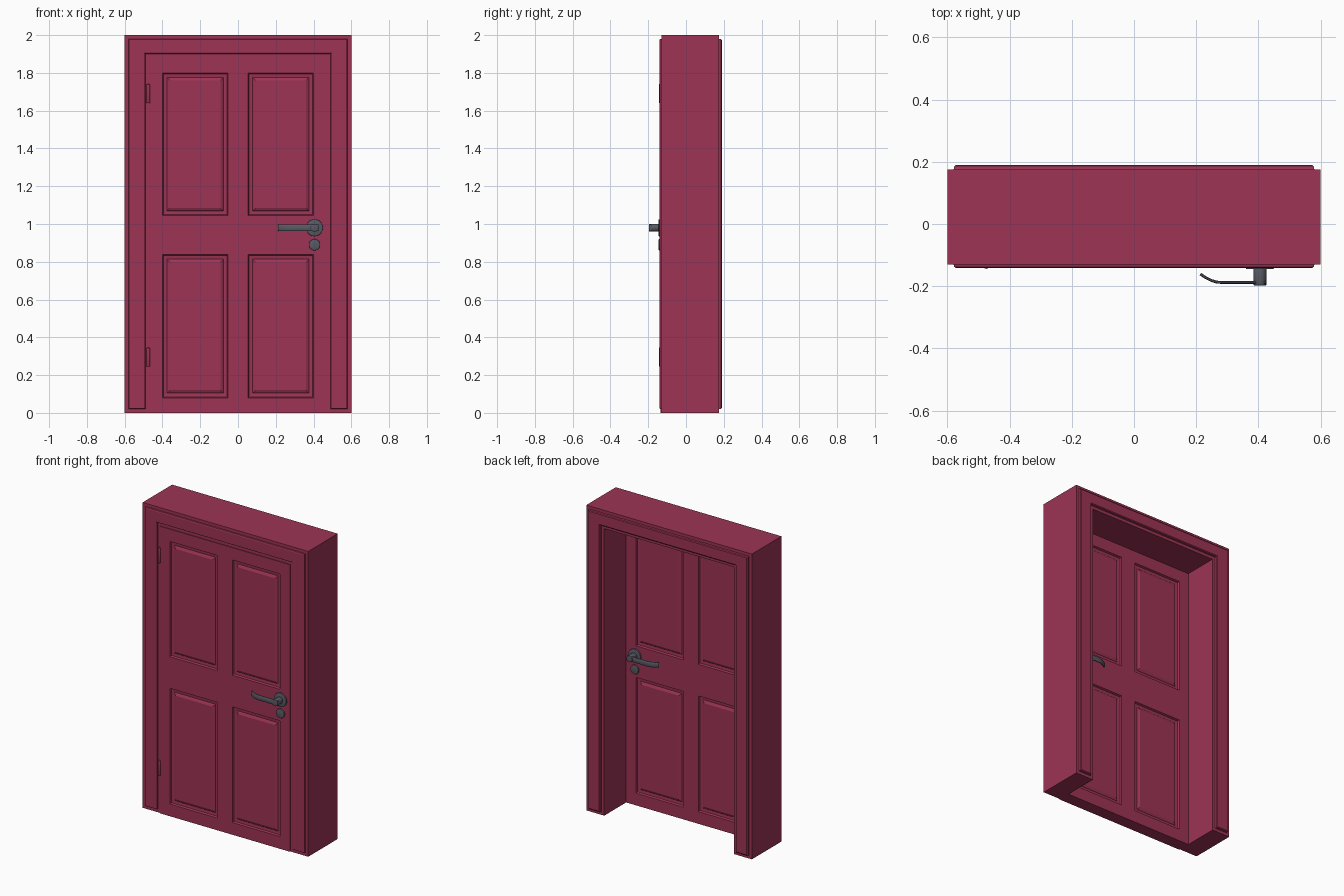
import bpy, bmesh, math
from mathutils import Vector, Matrix

if "Cube" in bpy.data.objects:
    bpy.data.objects.remove(bpy.data.objects["Cube"])


def material(name, color):
    m = bpy.data.materials.new(name)
    m.diffuse_color = color
    m.use_nodes = True
    m.node_tree.nodes["Principled BSDF"].inputs["Base Color"].default_value = m.diffuse_color
    return m


PAINT = material("red_paint", (0.34, 0.034, 0.092, 1))
METAL = material("dark_metal", (0.10, 0.10, 0.125, 1))


def finish(name, bm, mat, smooth=False):
    bmesh.ops.remove_doubles(bm, verts=bm.verts, dist=1e-5)
    bmesh.ops.recalc_face_normals(bm, faces=bm.faces)
    me = bpy.data.meshes.new(name)
    bm.to_mesh(me)
    bm.free()
    ob = bpy.data.objects.new(name, me)
    bpy.context.collection.objects.link(ob)
    me.materials.append(mat)
    if smooth:
        bpy.ops.object.select_all(action='DESELECT')
        ob.select_set(True)
        bpy.context.view_layer.objects.active = ob
        bpy.ops.object.shade_smooth_by_angle(angle=math.radians(35))
    return ob


def loft(bm, loops):
    rings = [[bm.verts.new(p) for p in loop] for loop in loops]
    n = len(rings[0])
    for a, b in zip(rings, rings[1:]):
        for i in range(n):
            bm.faces.new((a[i], a[(i + 1) % n], b[(i + 1) % n], b[i]))
    bm.faces.new(rings[0])
    bm.faces.new(rings[-1])


# Door frame: U-shaped outline lofted through the wall, with raised trim on both sides
def u_loop(y, i):
    o, n, t, h = 0.6 - i, 0.47 + i, 2 - i, 1.88 + i
    pts = [(-o, i), (-o, t), (o, t), (o, i), (n, i), (n, h), (-n, h), (-n, i)]
    return [(x, y, z) for x, z in pts]


bm = bmesh.new()
loft(bm, [u_loop(y, i) for y, i in (
    (-0.141, 0.027), (-0.138, 0.022), (-0.130, 0.020), (-0.130, 0),
    (0.175, 0), (0.175, 0.020), (0.186, 0.022), (0.190, 0.027))])
finish("door_frame", bm, PAINT)

# Door leaf: gridded slab whose four panel cells are recessed and raised again on each side
FRONT, BACK = -0.135, -0.052
XS = (-0.47, -0.40, -0.053, 0.053, 0.40, 0.47)
ZS = (0.0, 0.08, 0.838, 1.045, 1.80, 1.88)


def rect(x0, x1, z0, z1, i, y):
    return [(x0 + i, y, z0 + i), (x1 - i, y, z0 + i), (x1 - i, y, z1 - i), (x0 + i, y, z1 - i)]


bm = bmesh.new()
for y, s in ((FRONT, 1), (BACK, -1)):
    for a in range(5):
        for b in range(5):
            cell = (XS[a], XS[a + 1], ZS[b], ZS[b + 1])
            if a in (1, 3) and b in (1, 3):
                steps = [(0, 0), (0.005, 0.012), (0.024, 0.014), (0.028, 0.010), (0.040, 0.004)]
                rings = [[bm.verts.new(p) for p in rect(*cell, i, y + s * d)] for i, d in steps]
                for r, q in zip(rings, rings[1:]):
                    for k in range(4):
                        bm.faces.new((r[k], r[(k + 1) % 4], q[(k + 1) % 4], q[k]))
                bm.faces.new(rings[-1])
            else:
                bm.faces.new([bm.verts.new(p) for p in rect(*cell, 0, y)])
bmesh.ops.remove_doubles(bm, verts=bm.verts, dist=1e-5)
rim = [e for e in bm.edges if e.is_boundary]
bmesh.ops.bridge_loops(bm, edges=rim)
finish("door_leaf", bm, PAINT)


# Round parts along y (discs, necks) or z (hinges)
def cylinder(name, centre, r, length, axis, mat, bevel=0.0):
    bm = bmesh.new()
    rot = Matrix.Rotation(math.pi / 2, 4, 'X') if axis == 'Y' else Matrix()
    bmesh.ops.create_cone(bm, cap_ends=True, segments=32, radius1=r, radius2=r, depth=length,
                          matrix=Matrix.Translation(Vector(centre)) @ rot)
    if bevel:
        caps = {e for f in bm.faces if len(f.verts) > 4 for e in f.edges}
        bmesh.ops.bevel(bm, geom=list(caps), offset=bevel, segments=2, affect='EDGES', profile=0.5)
    return finish(name, bm, mat, True)


for side, z in (("upper", 1.69), ("lower", 0.295)):
    cylinder(side + "_hinge", (-0.475, -0.135, z), 0.009, 0.10, 'Z', PAINT, 0.002)


# Lever: flat strip swept along a path that curls back toward the door
def lever(name, y0, s):
    path = [(0.425, 0.053), (0.28, 0.053), (0.265, 0.0515), (0.25, 0.047), (0.23, 0.037), (0.213, 0.026)]
    loops = []
    for k, (x, d) in enumerate(path):
        p, q = path[max(k - 1, 0)], path[min(k + 1, len(path) - 1)]
        t = Vector((q[0] - p[0], q[1] - p[1])).normalized() * 0.0045
        hz = 0.017
        loops.append([(x + sx * t.y, y0 + s * (d - sx * t.x), 0.98 + sz * hz)
                      for sx, sz in ((-1, -0.8), (-1, 0.8), (-0.5, 1), (0.5, 1),
                                     (1, 0.8), (1, -0.8), (0.5, -1), (-0.5, -1))])
    bm = bmesh.new()
    loft(bm, loops)
    finish(name, bm, METAL, True)


# Handle sets on both faces of the door
for side, y, s in (("front", FRONT, -1), ("back", BACK, 1)):
    cylinder(side + "_handle_rose", (0.405, y + s * 0.004, 0.98), 0.045, 0.012, 'Y', METAL, 0.003)
    cylinder(side + "_handle_neck", (0.405, y + s * 0.032, 0.98), 0.021, 0.060, 'Y', METAL, 0.002)
    cylinder(side + "_lock_rose", (0.405, y + s * 0.004, 0.89), 0.030, 0.012, 'Y', METAL, 0.003)
    lever(side + "_lever", y, s)
